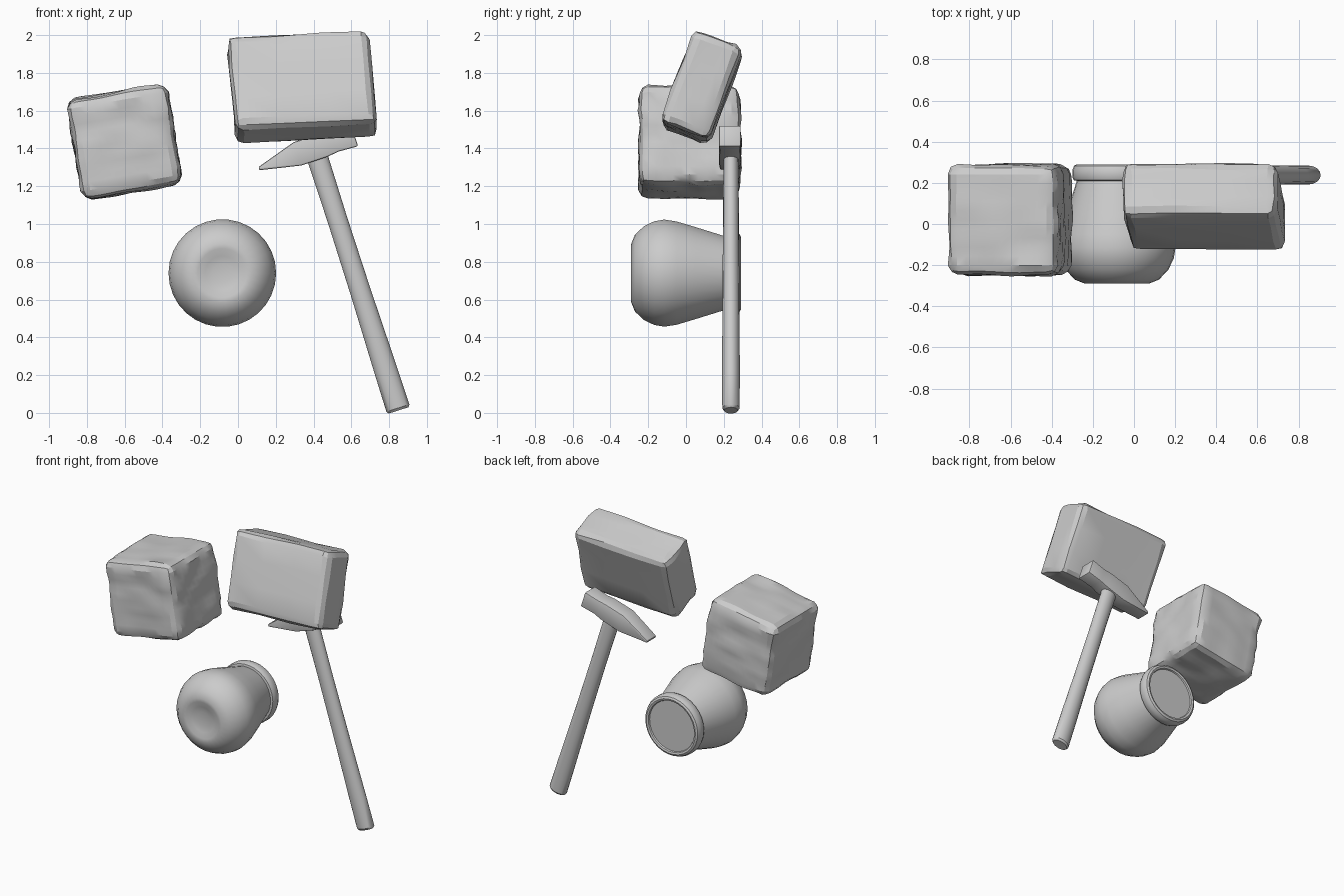
import bpy, bmesh, math, random
from mathutils import Vector, Matrix, noise

if "Cube" in bpy.data.objects:
    bpy.data.objects.remove(bpy.data.objects["Cube"])

random.seed(4)


def finish(bm, name, matrix, angle):
    bmesh.ops.recalc_face_normals(bm, faces=bm.faces)
    mesh = bpy.data.meshes.new(name)
    bm.to_mesh(mesh)
    bm.free()
    ob = bpy.data.objects.new(name, mesh)
    bpy.context.collection.objects.link(ob)
    ob.matrix_world = matrix
    bpy.ops.object.select_all(action='DESELECT')
    ob.select_set(True)
    bpy.context.view_layer.objects.active = ob
    bpy.ops.object.shade_smooth_by_angle(angle=math.radians(angle))
    return ob


def place(loc, tilt_x=0, tilt_y=0):
    return (Matrix.Translation(loc) @ Matrix.Rotation(math.radians(tilt_y), 4, 'Y')
            @ Matrix.Rotation(math.radians(tilt_x), 4, 'X'))


def box(size):
    bm = bmesh.new()
    bmesh.ops.create_cube(bm, size=1)
    bmesh.ops.scale(bm, vec=size, verts=bm.verts)
    return bm


def loft(rings):
    """Skin a list of equal-length point rings and cap both ends."""
    bm = bmesh.new()
    rows = [[bm.verts.new(p) for p in ring] for ring in rings]
    n = len(rows[0])
    for a, b in zip(rows, rows[1:]):
        for i in range(n):
            j = (i + 1) % n
            bm.faces.new((a[i], a[j], b[j], b[i]))
    bm.faces.new(rows[0])
    bm.faces.new(rows[-1])
    return bm


def ellipse(rx, ry, z, n):
    return [(rx * math.cos(math.tau * i / n), ry * math.sin(math.tau * i / n), z)
            for i in range(n)]


# Rough cube: finely divided rounded box with stretched, layered bumps
bm = box((0.53, 0.53, 0.53))
bmesh.ops.subdivide_edges(bm, edges=bm.edges[:], cuts=11, use_grid_fill=True)
radius, inner = 0.05, 0.265 - 0.05
for v in bm.verts:
    core = Vector([max(-inner, min(inner, c)) for c in v.co])
    out = (v.co - core).normalized()
    p = v.co
    bump = noise.noise(Vector((p.x * 5, p.y * 9 + 3, p.z * 14)))
    v.co = core + out * (radius + 0.003 + 0.015 * bump)
finish(bm, "rough_cube", place((-0.60, 0.02, 1.435), tilt_y=-9.5), 25)

# Stone block: chipped, bevelled slab leaning back
bm = box((0.75, 0.28, 0.525))
for v in bm.verts:
    v.co.x += 0.012 * (1 if v.co.z < 0 else -1)
bmesh.ops.subdivide_edges(bm, edges=bm.edges[:], cuts=2, use_grid_fill=True)
hard = [e for e in bm.edges if e.calc_face_angle(0) > 0.8]
bmesh.ops.bevel(bm, geom=hard, offset=0.045, segments=2, profile=0.5, affect='EDGES')
for v in bm.verts:
    v.co += Vector([random.uniform(-0.005, 0.005) for _ in range(3)])
finish(bm, "stone_block", place((0.34, 0.083, 1.725), -21, -2.5), 20)

# Pot lying on its side: lathe profile as (radius, height from base to mouth)
profile = [(0.05, -0.268), (0.09, -0.276), (0.13, -0.288), (0.155, -0.29),
           (0.205, -0.27), (0.25, -0.222), (0.276, -0.168), (0.285, -0.115),
           (0.275, -0.05), (0.245, 0.05), (0.195, 0.21), (0.21, 0.213),
           (0.217, 0.23), (0.217, 0.262), (0.208, 0.283), (0.195, 0.29),
           (0.182, 0.286), (0.178, 0.276)]
bm = loft([ellipse(r, r, h, 30) for r, h in profile])
finish(bm, "pot", place((-0.083, 0, 0.74), tilt_x=-90), 35)

# Hammer, modelled upright and then tilted: origin at the centre of the head
tilt = place((0.40, 0.235, 1.40), tilt_y=-17.8)

# Handle: oval shaft, slimmer in the middle, chamfered at the butt
shaft = [(0.055, 0.036, -1.458), (0.064, 0.046, -1.445), (0.062, 0.047, -1.25),
         (0.055, 0.045, -0.80), (0.053, 0.042, -0.40), (0.056, 0.040, -0.06),
         (0.052, 0.038, 0.03)]
bm = loft([ellipse(rx, ry, z, 16) for rx, ry, z in shaft])
finish(bm, "hammer_handle", tilt @ Matrix.Translation((0.005, 0.003, 0)), 35)

# Head: rectangular sections from the thin peen to the square striking face
sections = [(-0.309, -0.022, -0.005, 0.052), (-0.09, -0.066, 0.064, 0.057),
            (0.06, -0.064, 0.062, 0.057), (0.12, -0.056, 0.054, 0.054),
            (0.228, -0.061, 0.055, 0.058)]
bm = loft([[(x, -w, lo), (x, w, lo), (x, w, hi), (x, -w, hi)]
           for x, lo, hi, w in sections])
bmesh.ops.recalc_face_normals(bm, faces=bm.faces)
hard = [e for e in bm.edges if e.calc_face_angle(0) > 0.8]
bmesh.ops.bevel(bm, geom=hard, offset=0.012, segments=2, profile=0.5,
                affect='EDGES', clamp_overlap=True)
finish(bm, "hammer_head", tilt @ Matrix.Translation((0, -0.003, 0)), 25)
